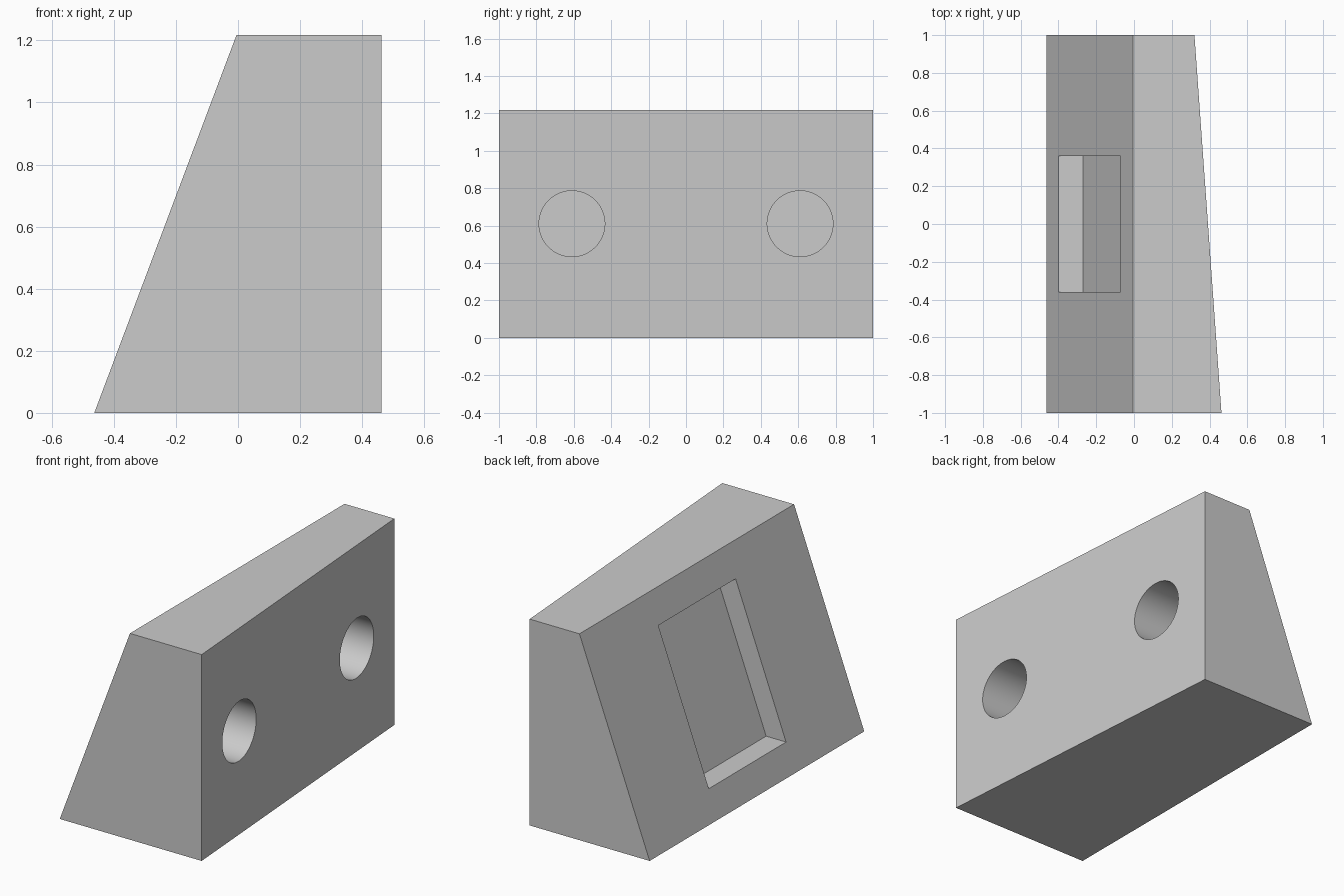
import bpy, bmesh, math
from mathutils import Matrix

if "Cube" in bpy.data.objects:
    bpy.data.objects.remove(bpy.data.objects["Cube"])

HEIGHT, HALF_LEN = 1.217, 1.0
FOOT_X, RIDGE_X = -0.463, -0.005        # sloped side, bottom and top
FRONT_X, BACK_X = 0.463, 0.32           # tapered upright side
POCKET_HALF, POCKET_DEPTH = 0.36, 0.13
HOLE_Y, HOLE_Z, HOLE_R, HOLE_FLOOR_X = 0.61, 0.61, 0.176, 0.0

grey = bpy.data.materials.new("plain grey")
grey.use_nodes = True
colour = (0.6, 0.6, 0.6, 1)
grey.diffuse_color = colour
grey.node_tree.nodes["Principled BSDF"].inputs["Base Color"].default_value = colour


def slope_x(z):
    return FOOT_X + (RIDGE_X - FOOT_X) * z / HEIGHT


def make_object(name, bm):
    bmesh.ops.recalc_face_normals(bm, faces=bm.faces)
    mesh = bpy.data.meshes.new(name)
    bm.to_mesh(mesh)
    bm.free()
    mesh.materials.append(grey)
    obj = bpy.data.objects.new(name, mesh)
    bpy.context.collection.objects.link(obj)
    return obj


def prism(name, front, back, half):
    """Join two matching (x, z) profiles set at -half and +half along y."""
    bm = bmesh.new()
    a = [bm.verts.new((x, -half, z)) for x, z in front]
    b = [bm.verts.new((x, half, z)) for x, z in back]
    bm.faces.new(a)
    bm.faces.new(b[::-1])
    for i in range(len(a)):
        j = (i + 1) % len(a)
        bm.faces.new((a[i], b[i], b[j], a[j]))
    return make_object(name, bm)


def block_profile(side_x):
    return [(FOOT_X, 0), (side_x, 0), (side_x, HEIGHT), (RIDGE_X, HEIGHT)]


# Wedge block with one sloped and one tapered side
block = prism("wedge_block", block_profile(FRONT_X), block_profile(BACK_X), HALF_LEN)

# Rectangular pocket sunk level into the sloped side
low, high = 0.165, 1.04
pocket = [(slope_x(z) + dx, z) for z, dx in
          ((low, -0.2), (low, POCKET_DEPTH), (high, POCKET_DEPTH), (high, -0.2))]
cutters = [prism("pocket_cutter", pocket, pocket, POCKET_HALF)]

# Pair of blind round holes in the upright side
for name, side in (("front", -1), ("back", 1)):
    depth = 0.7
    bm = bmesh.new()
    place = (Matrix.Translation((HOLE_FLOOR_X + depth / 2, side * HOLE_Y, HOLE_Z))
             @ Matrix.Rotation(math.pi / 2, 4, "Y"))
    bmesh.ops.create_cone(bm, cap_ends=True, segments=64, radius1=HOLE_R,
                          radius2=HOLE_R, depth=depth, matrix=place)
    cutters.append(make_object(name + "_hole_cutter", bm))

# Cut the openings, then discard the cutters
bpy.context.view_layer.objects.active = block
block.select_set(True)
for cutter in cutters:
    cutter.hide_render = True
    mod = block.modifiers.new(cutter.name, "BOOLEAN")
    mod.operation, mod.solver, mod.object = "DIFFERENCE", "EXACT", cutter
    bpy.ops.object.modifier_apply(modifier=mod.name)
    bpy.data.objects.remove(cutter)

bpy.ops.object.shade_smooth_by_angle(angle=math.radians(30))
